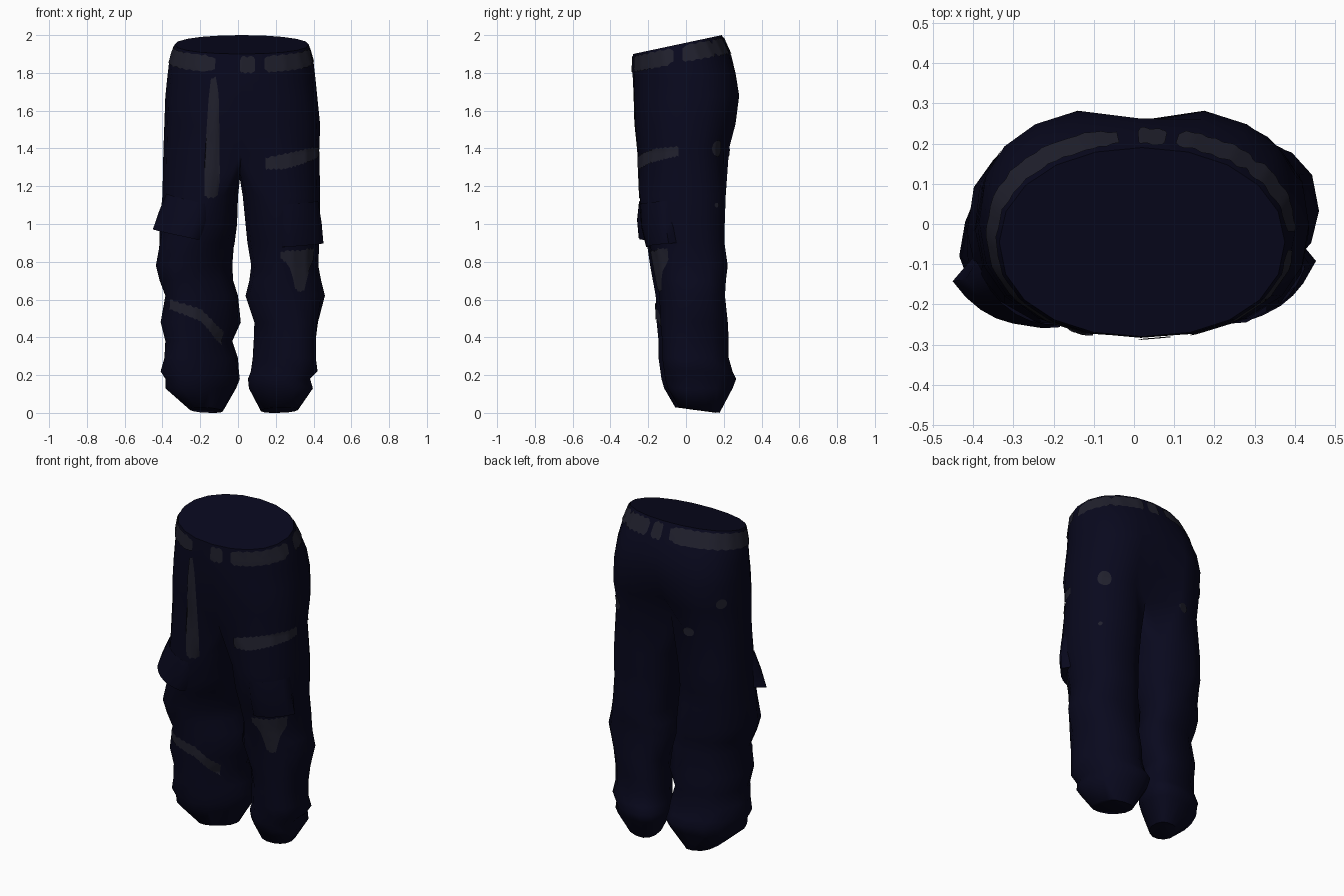
import bpy
import bmesh
from math import sin, cos, radians, copysign, hypot
from mathutils import Vector
from mathutils.bvhtree import BVHTree

if "Cube" in bpy.data.objects:
    bpy.data.objects.remove(bpy.data.objects["Cube"], do_unlink=True)


def make_material(name, colour):
    mat = bpy.data.materials.new(name)
    mat.use_nodes = True
    mat.diffuse_color = colour
    mat.node_tree.nodes["Principled BSDF"].inputs["Base Color"].default_value = colour
    return mat


NAVY = make_material("dark navy fabric", (.0025, .0025, .0125, 1))
GREY = make_material("faded grey patch", (.0145, .0145, .026, 1))


def finish(bm, name, material):
    mesh = bpy.data.meshes.new(name)
    bm.to_mesh(mesh)
    bm.free()
    mesh.materials.append(material)
    obj = bpy.data.objects.new(name, mesh)
    bpy.context.collection.objects.link(obj)
    bpy.ops.object.select_all(action="DESELECT")
    obj.select_set(True)
    bpy.context.view_layer.objects.active = obj
    bpy.ops.object.shade_smooth_by_angle(angle=radians(60))
    return obj


def oval(degrees, front_power, back_power, skew=0):
    """Unit oval point, fuller where the power is below one."""
    c, s = cos(radians(degrees + skew)), sin(radians(degrees))
    power = back_power if s > 0 else front_power
    return copysign(abs(c) ** power, c), copysign(abs(s) ** power, s)


def lerp(a, b, t):
    return a + (b - a) * t


def ramp(t):
    return max(0, min(1, t))


# Hip rings: front z, back z, right x, left x, front y, back y, crease, front and back fullness
HIPS = [
    (1.9, 2.0, -.335, .375, -.28, .19, 0, .92, .96),
    (1.82, 1.89, -.365, .4, -.283, .24, 0, .92, .9),
    (1.74, 1.8, -.375, .41, -.285, .272, .01, .92, .82),
    (1.66, 1.68, -.385, .42, -.285, .293, .035, .88, .8),
    (1.52, 1.53, -.39, .435, -.28, .273, .08, .85, .8),
    (1.38, 1.4, -.395, .43, -.265, .238, .115, .9, .8),
]

# Leg rings: z, front y, back y, left leg inner and outer, right leg inner and outer
LEGS = [
    (1.15, -.25, .215, .025, .435, 0, .4),
    (1.0, -.235, .205, .04, .435, .005, .415),
    (.9, -.205, .2, .05, .43, .015, .42),
    (.78, -.185, .215, .07, .425, .03, .435),
    (.7, -.17, .205, .06, .44, .025, .415),
    (.62, -.155, .2, .04, .46, 0, .385),
    (.48, -.15, .215, .085, .425, -.015, .41),
    (.38, -.14, .22, .08, .415, .03, .385),
    (.29, -.14, .22, .075, .415, 0, .39),
    (.22, -.13, .24, .065, .425, -.005, .41),
    (.18, -.125, .26, .05, .385, -.01, .385),
    (.13, -.11, .24, .055, .4, .01, .385),
    (.015, -.05, .17, .12, .32, .08, .26),
]
SEGMENTS = 20
HALF = SEGMENTS // 2


def leg_point(side, z, degrees, offset=0):
    """Point on a leg; zero degrees faces outwards, side is 1 for left."""
    for upper, lower in zip(LEGS, LEGS[1:]):
        if z >= lower[0]:
            break
    t = (upper[0] - z) / (upper[0] - lower[0])
    row = [lerp(a, b, t) for a, b in zip(upper, lower)]
    inner, outer = row[3:5] if side > 0 else row[5:7]
    # lower legs turn outwards at the front, the right one more
    skew = 14 * ramp((.6 - z) * 5) if side > 0 else 22 * ramp((.98 - z) * 6)
    c, s = oval(degrees, .95 if side > 0 else 1.03, .82, skew)
    x = (inner + outer) / 2 + ((outer - inner) / 2 + offset) * c
    y = (row[1] + row[2]) / 2 + ((row[2] - row[1]) / 2 + offset) * s
    y += .01 * side * ramp((1.15 - z) * 3)
    return Vector((side * x, y, z))


def bridge(bm, upper, lower):
    count = len(upper)
    for i in range(count):
        j = (i + 1) % count
        bm.faces.new((upper[i], upper[j], lower[j], lower[i]))


# Trousers body: hips that divide into two legs at the crotch
body = bmesh.new()
rings = []
for zf, zb, right, left, front, back, crease, front_full, back_full in HIPS:
    ring = []
    for i in range(SEGMENTS):
        c, s = oval(i * 360 / SEGMENTS - 90, front_full, back_full)
        x = (left + right) / 2 + (left - right) / 2 * c
        y = (front + back) / 2 + (back - front) / 2 * s
        z = lerp(zf, zb, (y - front) / (back - front))
        if i == 0:
            y += crease * .4
        elif i == HALF:
            y -= crease
        ring.append(body.verts.new((x, y, z)))
    rings.append(ring)
for upper, lower in zip(rings, rings[1:]):
    bridge(body, upper, lower)
body.faces.new(rings[0])

crotch = [body.verts.new((.01, y, z)) for y, z in ((.07, 1.28), (-.01, 1.24), (-.11, 1.27))]
last = rings[-1]
for side in (1, -1):
    loop = [last[side * i % SEGMENTS] for i in range(HALF + 1)] + crotch
    step = 360 / len(loop)
    for row in LEGS:
        ring = []
        for k in range(len(loop)):
            angle = (k - HALF / 2) * step
            point = leg_point(side, row[0], angle)
            if row is LEGS[-1]:
                point.z -= row[0] * sin(radians(angle))
            ring.append(body.verts.new(point))
        bridge(body, loop, ring)
        loop = ring
    body.faces.new(loop)
bmesh.ops.recalc_face_normals(body, faces=body.faces[:])
surface = BVHTree.FromBMesh(body)
finish(body, "trousers_body", NAVY)


def add_sheet(bm, grid, flip=False):
    for a, b in zip(grid, grid[1:]):
        for k in range(len(a) - 1):
            quad = [a[k], b[k], b[k + 1], a[k + 1]]
            bm.faces.new(quad[::-1] if flip else quad)


# Thigh pockets: flared flaps tucked into the leg along their edges
def pocket(name, side, start, end, top, bottom, flare, slope):
    bm = bmesh.new()
    columns = 8
    grid = []
    for i in range(columns + 1):
        t = i / columns
        tucked = i in (0, columns)
        column = []
        for z, off in ((bottom + .01, -.02), (bottom, flare),
                       ((top + bottom) / 2, flare * .6), (top, .002)):
            swell = -.02 if tucked else off * lerp(.9, 2.3, t * t)
            point = leg_point(side, z + slope * t, lerp(start, end, t), swell)
            column.append(bm.verts.new(point))
        grid.append(column)
    add_sheet(bm, grid, side < 0)
    finish(bm, name, NAVY)


pocket("right_thigh_pocket", -1, -108, -16, 1.1, .91, .032, .07)
pocket("left_thigh_pocket", 1, -97, -12, 1.1, .875, .02, .025)


# Faded patches: thin sheets laid over the cloth around a vertical axis
def patch(name, axis, columns, wave=.005):
    bm = bmesh.new()
    grid = []
    rows = 8
    for first, second in zip(columns, columns[1:]):
        steps = max(2, int((second[0] - first[0]) / 3))
        for n in range(steps + (second is columns[-1])):
            angle, low, high = [lerp(a, b, n / steps) for a, b in zip(first, second)]
            high += wave * sin(angle * .7)
            low += wave * sin(angle * .9)
            out = Vector((cos(radians(angle)), sin(radians(angle)), 0))
            column = []
            for r in range(rows + 1):
                origin = Vector((axis[0], axis[1], lerp(low, high, r / rows))) + out
                hit, normal, _, _ = surface.ray_cast(origin, -out)
                column.append(bm.verts.new(hit + normal * .005))
            grid.append(column)
    add_sheet(bm, grid)
    finish(bm, name, GREY)


def spot(name, axis, angle, z, width, radius):
    turns = [radians(t) for t in range(-80, 81, 20)]
    patch(name, axis, [(angle + width * sin(t), z - radius * cos(t), z + radius * cos(t))
                       for t in turns], 0)


# Waistband patches follow the sloping rim
WAIST = (.02, -.045)
bands = {"right": (103, 238), "left_back": (35, 71), "left_side": (4, 35),
         "left_front": (-62, -3), "front_tab": (-92, -73), "back_tab": (77, 92)}
for label, (start, end) in bands.items():
    pieces = 12
    columns = []
    for i in range(pieces + 1):
        angle = lerp(start, end, i / pieces)
        c, s = cos(radians(angle)), sin(radians(angle))
        rim = 1.95 + .213 * s / hypot(c / .355, s / .235)
        inset = .015 if i in (0, pieces) else 0
        columns.append((angle, rim - .1 + inset, rim - .014 - inset))
    patch("waistband_" + label, WAIST, columns, .004)

LEFT_AXIS, RIGHT_AXIS = (.24, -.03), (-.2, -.03)
patch("right_thigh_stripe", RIGHT_AXIS, [
    (-84, 1.15, 1.3), (-79, 1.14, 1.65), (-76, 1.14, 1.77), (-71, 1.14, 1.78),
    (-68, 1.14, 1.68), (-64, 1.16, 1.28)])
patch("left_thigh_stripe", LEFT_AXIS, [
    (-113, 1.29, 1.35), (-90, 1.29, 1.37), (-45, 1.33, 1.4), (-3, 1.36, 1.41)])
patch("left_knee_patch", (.25, 0), [
    (-98, .82, .85), (-86, .79, .86), (-78, .74, .86), (-71, .66, .86),
    (-62, .64, .86), (-52, .65, .87), (-45, .75, .87), (-32, .81, .87)])
patch("right_shin_stripe", (-.2, .03), [
    (-135, .55, .6), (-90, .485, .55), (-60, .4, .47), (-35, .36, .43)])
spot("left_seat_spot", LEFT_AXIS, 60, 1.4, 10, .045)
spot("left_thigh_speck", LEFT_AXIS, 54, 1.1, 3, .012)
spot("right_seat_spot", RIGHT_AXIS, 84, 1.38, 7, .028)
spot("right_side_spot", RIGHT_AXIS, 129, 1.57, 8, .03)
